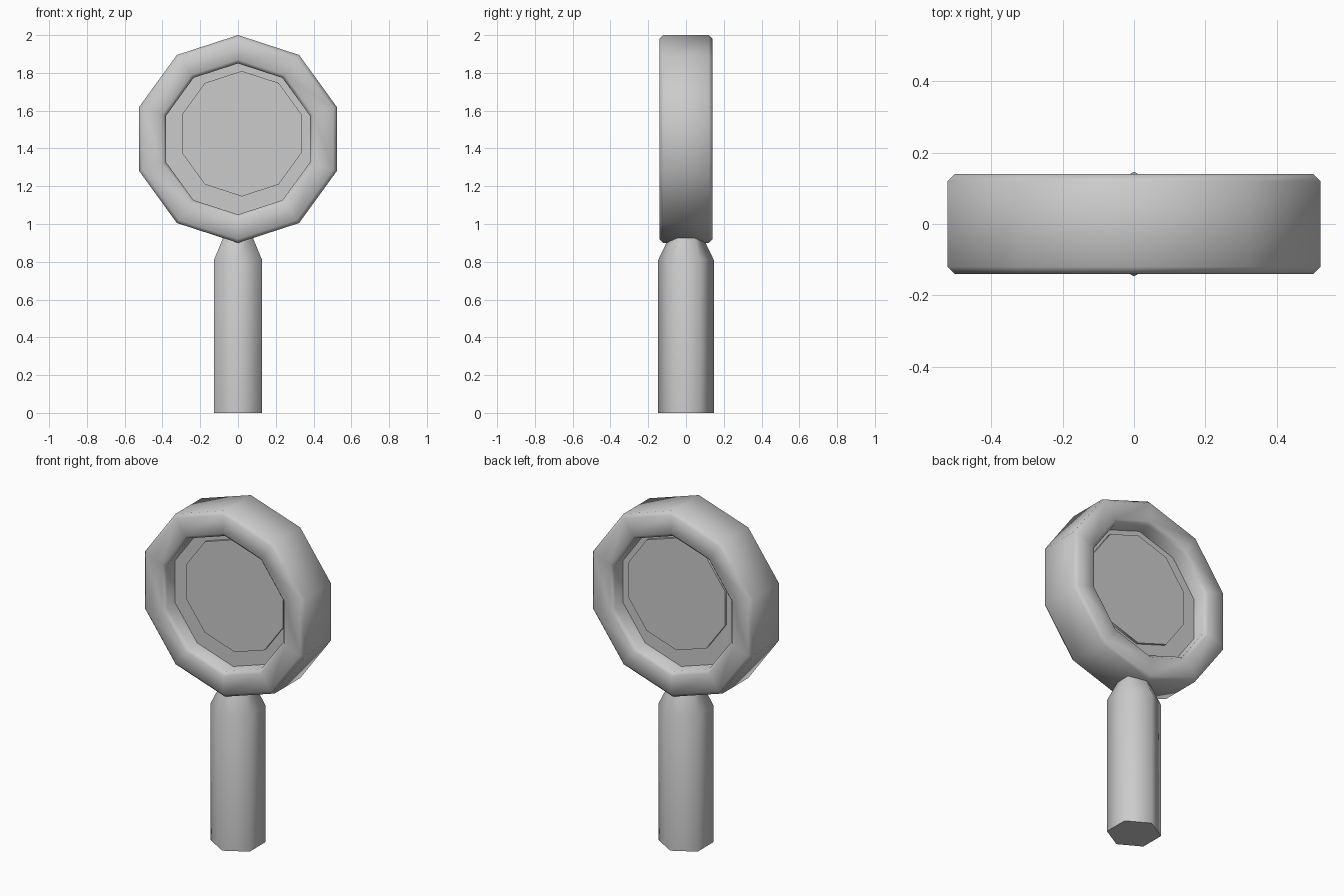
import bpy
import bmesh
import math

cube = bpy.data.objects.get("Cube")
if cube:
    bpy.data.objects.remove(cube, do_unlink=True)

grey = bpy.data.materials.new("plain grey")
grey.use_nodes = True
COLOUR = (0.6, 0.6, 0.6, 1)
grey.diffuse_color = COLOUR
grey.node_tree.nodes["Principled BSDF"].inputs["Base Color"].default_value = COLOUR

CENTRE_Z = 1.45


def lathe(name, profile, sides, start, location, closed=False, upright=False):
    """Turn (radius, along) points about an axis: z if upright, otherwise y."""
    bm = bmesh.new()
    rings = []
    for i in range(sides):
        a = start + i * math.tau / sides
        c, s = math.cos(a), math.sin(a)
        rings.append([bm.verts.new((r * c, r * s, h) if upright else (r * c, h, r * s))
                      for r, h in profile])
    n = len(profile)
    for i in range(sides):
        p, q = rings[i], rings[(i + 1) % sides]
        for j in range(n if closed else n - 1):
            k = (j + 1) % n
            bm.faces.new((p[j], q[j], q[k], p[k]))
    if not closed:
        bm.faces.new([ring[0] for ring in rings])
        bm.faces.new([ring[-1] for ring in rings])
    bmesh.ops.recalc_face_normals(bm, faces=bm.faces)
    mesh = bpy.data.meshes.new(name)
    bm.to_mesh(mesh)
    bm.free()
    mesh.materials.append(grey)
    obj = bpy.data.objects.new(name, mesh)
    obj.location = location
    bpy.context.collection.objects.link(obj)
    bpy.ops.object.select_all(action='DESELECT')
    obj.select_set(True)
    bpy.context.view_layer.objects.active = obj
    bpy.ops.object.shade_smooth_by_angle(angle=math.radians(62))
    return obj


# Ten-sided rim with chamfered edges
half = [(0.40, 0.12), (0.42, 0.14), (0.53, 0.14), (0.55, 0.12)]
rim_profile = half + [(r, -y) for r, y in reversed(half)]
lathe("rim", rim_profile, 10, math.pi / 2, (0, 0, CENTRE_Z), closed=True)

# Lens plate, and the slightly off-centre raised lens face on both sides
lathe("lens_plate", [(0.405, -0.045), (0.405, 0.045)], 10, math.pi / 2, (0, 0, CENTRE_Z))
lathe("lens_face", [(0.332, -0.06), (0.332, 0.06)], 10, math.pi / 2, (0.02, 0, 1.478))

# Six-sided handle tapering into the rim
lathe("handle", [(0.147, 0), (0.147, 0.81), (0.075, 0.96)], 6, math.pi / 2,
      (0, 0, 0), upright=True)
